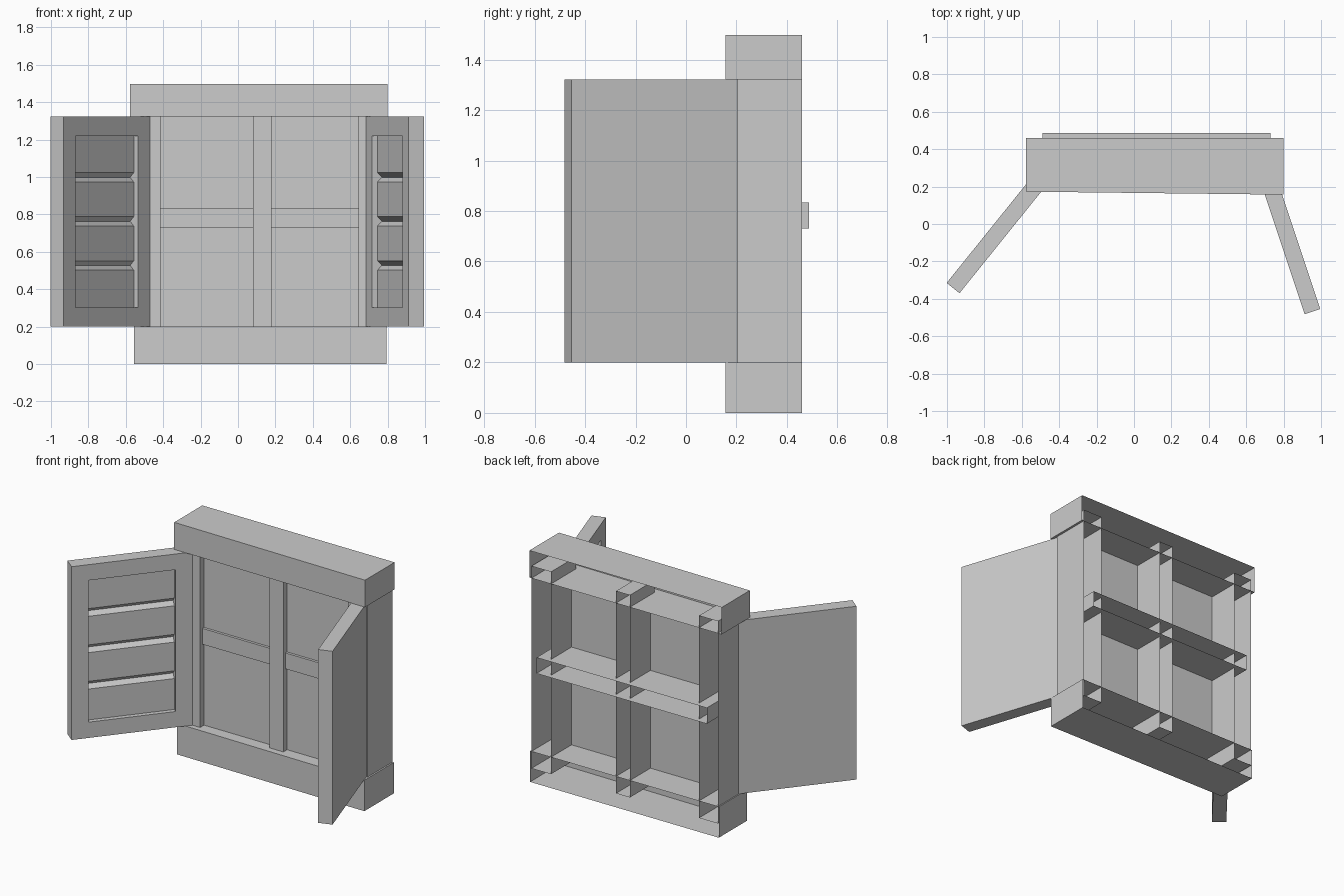
import bpy, bmesh
from mathutils import Matrix, Vector

cube = bpy.data.objects.get("Cube")
if cube:
    bpy.data.objects.remove(cube, do_unlink=True)

GREY = (0.6, 0.6, 0.6, 1)
grey = bpy.data.materials.new("plain_grey")
grey.use_nodes = True
grey.diffuse_color = GREY
grey.node_tree.nodes["Principled BSDF"].inputs["Base Color"].default_value = GREY


def finish(name, bm):
    mesh = bpy.data.meshes.new(name)
    bm.to_mesh(mesh)
    bm.free()
    mesh.materials.append(grey)
    obj = bpy.data.objects.new(name, mesh)
    bpy.context.collection.objects.link(obj)
    return obj


def add_box(bm, x, y, z):
    """Box between the given (low, high) pairs."""
    lows, highs = zip(x, y, z)
    low, high = Vector(lows), Vector(highs)
    size = Matrix.Diagonal((*(high - low), 1))
    bmesh.ops.create_cube(bm, size=1, matrix=Matrix.Translation((low + high) / 2) @ size)


def channel(name, x, y, z, skew=0):
    """Hollow beam with its back side left open; skew sets back the front's right end."""
    bm = bmesh.new()
    add_box(bm, x, y, z)
    back = [f for f in bm.faces if f.normal.y > 0.9]
    bmesh.ops.delete(bm, geom=back, context='FACES')
    for v in bm.verts:
        if v.co.x < sum(x) / 2 and v.co.y < sum(y) / 2:
            v.co.y += skew
    return finish(name, bm)


def shutter(name, hinge, tip, side):
    """Open shutter with a recessed panel crossed by V grooves."""
    hinge, tip = Vector(hinge), Vector(tip)
    along = (tip - hinge).normalized()
    normal = Vector((-along.y, along.x, 0)) * side
    width, thick, recess = (tip - hinge).length, 0.088, -0.03
    bm = bmesh.new()
    add_box(bm, (0, width), (-thick, 0), (0.2, 1.322))
    bm.normal_update()

    # Recessed panel
    front = [f for f in bm.faces if f.normal.y > 0.9]
    bmesh.ops.inset_region(bm, faces=front, thickness=0.102, use_even_offset=True)
    bmesh.ops.inset_region(bm, faces=front, thickness=0)
    for v in front[0].verts:
        v.co.y = recess

    # Grooves between the slats
    for mid in (0.527, 0.763, 0.998):
        for z in (mid - 0.025, mid, mid + 0.025):
            floor = [f for f in bm.faces
                     if all(abs(v.co.y - recess) < 1e-4 for v in f.verts)]
            edges = {e for f in floor for e in f.edges}
            verts = {v for f in floor for v in f.verts}
            bmesh.ops.bisect_plane(bm, geom=[*verts, *edges, *floor],
                                   plane_co=(0, 0, z), plane_no=(0, 0, 1))
        for v in bm.verts:
            if abs(v.co.z - mid) < 1e-4 and abs(v.co.y - recess) < 1e-4:
                v.co.y -= 0.025

    # Swing into the open position
    frame = Matrix((along, normal, (0, 0, 1))).transposed().to_4x4()
    frame.translation = hinge
    bm.transform(frame)
    bmesh.ops.recalc_face_normals(bm, faces=bm.faces)
    return finish(name, bm)


# Outer frame
channel("top_beam", (-0.578, 0.8), (0.157, 0.46), (1.322, 1.497), 0.016)
channel("bottom_sill", (-0.557, 0.795), (0.157, 0.46), (0, 0.2), 0.016)
channel("right_post", (-0.55, -0.415), (0.205, 0.46), (0.09, 1.4))
channel("left_post", (0.645, 0.785), (0.205, 0.46), (0.09, 1.4))

# Window bars
channel("middle_bar", (0.08, 0.18), (0.207, 0.46), (0.09, 1.4))
channel("cross_bar", (-0.49, 0.73), (0.228, 0.487), (0.73, 0.833))

# Pane behind the bars
pane = bmesh.new()
add_box(pane, (-0.5, 0.72), (0.245, 0.25), (0.2, 1.322))
finish("window_pane", pane)

# Shutters
shutter("right_shutter", (-0.47, 0.205, 0), (-0.933, -0.37, 0), 1)
shutter("left_shutter", (0.685, 0.2, 0), (0.912, -0.482, 0), -1)
